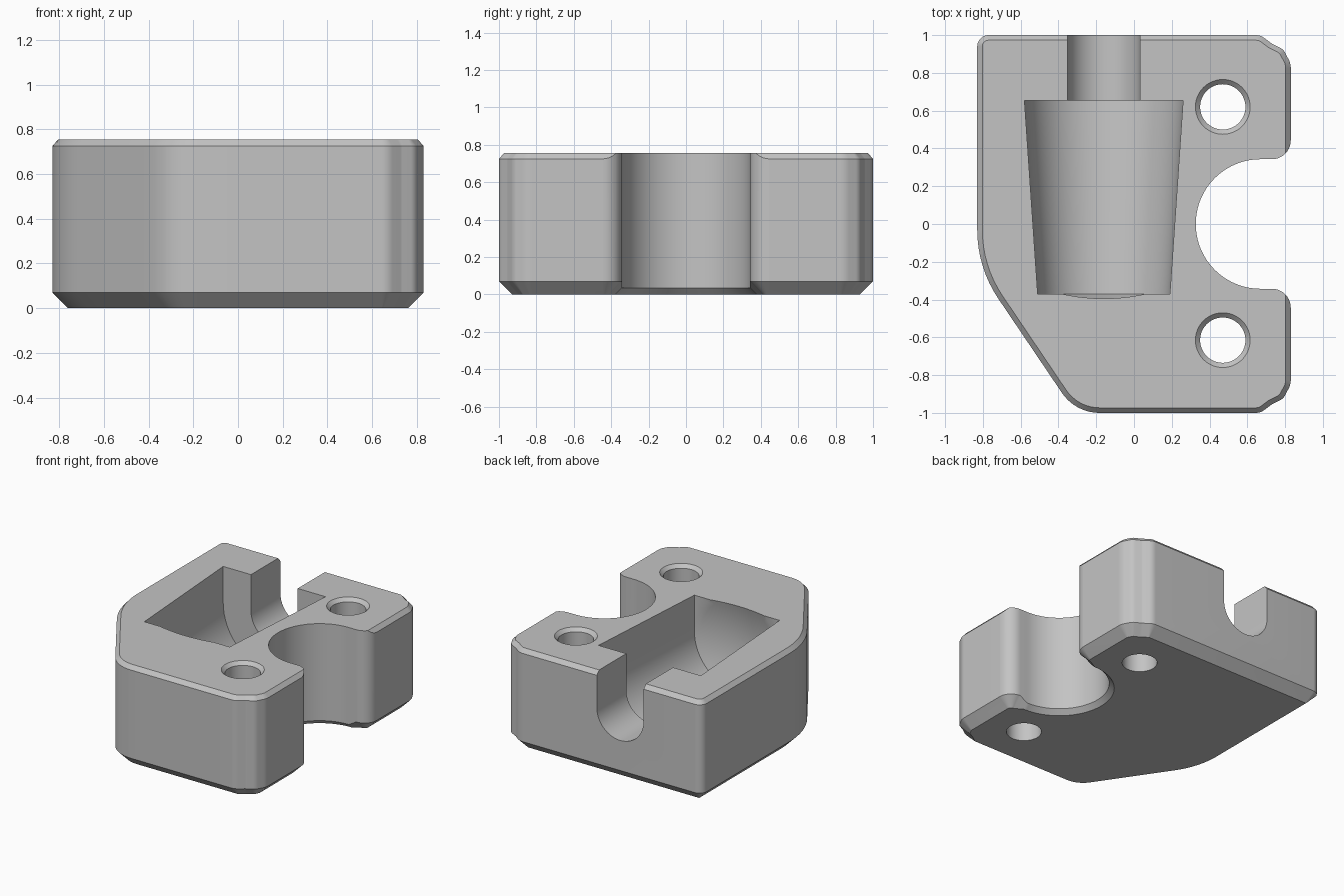
import bpy, bmesh, math
from mathutils import Vector

cube = bpy.data.objects.get("Cube")
if cube:
    bpy.data.objects.remove(cube, do_unlink=True)

HEIGHT = 0.755
AXIS_X, AXIS_Z = -0.16, 0.485

grey = bpy.data.materials.new("plain grey")
grey.use_nodes = True
colour = (0.55, 0.55, 0.55, 1)
grey.diffuse_color = colour
grey.node_tree.nodes["Principled BSDF"].inputs["Base Color"].default_value = colour


def loft(name, rings):
    """Closed solid through rings of equal point count."""
    bm = bmesh.new()
    loops = [[bm.verts.new(p) for p in ring] for ring in rings]
    for a, b in zip(loops, loops[1:]):
        n = len(a)
        for i in range(n):
            j = (i + 1) % n
            bm.faces.new((a[i], a[j], b[j], b[i]))
    bm.faces.new(loops[0])
    bm.faces.new(loops[-1])
    bmesh.ops.recalc_face_normals(bm, faces=bm.faces)
    mesh = bpy.data.meshes.new(name)
    bm.to_mesh(mesh)
    bm.free()
    mesh.materials.append(grey)
    obj = bpy.data.objects.new(name, mesh)
    bpy.context.collection.objects.link(obj)
    return obj


def rounded_outline(corners, inset, z, steps=8):
    """Counterclockwise polygon with filleted corners, moved inward."""
    points = []
    count = len(corners)
    for i, (x, y, r) in enumerate(corners):
        p = Vector((x, y))
        d1 = (p - Vector(corners[i - 1][:2])).normalized()
        d2 = (Vector(corners[(i + 1) % count][:2]) - p).normalized()
        n1, n2 = Vector((-d1.y, d1.x)), Vector((-d2.y, d2.x))
        miter = (n1 + n2) / (1 + n1.dot(n2))
        convex = d1.x * d2.y - d1.y * d2.x > 0
        radius = max(r - inset, 0.004) if convex else -r - inset
        centre = p + miter * (inset + radius)
        for k in range(steps + 1):
            n = n1.lerp(n2, k / steps).normalized()
            q = centre - n * radius
            points.append((q.x, q.y, z))
    return points


def circle(cx, cy, r, z, n=48):
    return [(cx + r * math.cos(math.tau * i / n),
             cy + r * math.sin(math.tau * i / n), z) for i in range(n)]


def trough(r, y, n=32):
    """U-shaped section, open upwards."""
    arc = [(AXIS_X + r * math.cos(a), y, AXIS_Z + r * math.sin(a))
           for a in (math.pi + math.pi * i / n for i in range(n + 1))]
    return arc + [(AXIS_X + r, y, 1), (AXIS_X - r, y, 1)]


# Block with chamfered top and bottom edges
right_back = [(0.83, 0.85, 0.1), (0.79, 0.925, 0.06), (0.73, 0.955, 0.06), (0.67, 1, 0.08)]
right_front = [(x, -y, r) for x, y, r in reversed(right_back)]
corners = right_front + right_back + [(-0.83, 1, 0.06), (-0.83, -0.23, 0.65), (-0.31, -1, 0.24)]
block = loft("block", [rounded_outline(corners, d, z) for d, z in
                       ((0.07, 0), (0, 0.07), (0, HEIGHT - 0.03), (0.027, HEIGHT))])

# Round side notch, flared at the bottom: x, y, direction, flare size
half = [(1.0, 0.443, 0, 0, 0)]
for i in range(11):
    a = -math.pi / 2 * i / 10
    c, s = math.cos(a), math.sin(a)
    half.append((0.73 + 0.1 * c, 0.443 + 0.1 * s, -c, -s, 0.07))
for i in range(25):
    a = math.pi / 2 * (1 + i / 24)
    c, s = math.cos(a), math.sin(a)
    half.append((0.67 + 0.343 * c, 0.343 * s, c, s, 0.035))
notch = half + [(x, -y, c, -s, f) for x, y, c, s, f in reversed(half[:-1])]
low = 0.02
cutters = [loft("notch_cutter", [
    [(x + c * (f + low), y + s * (f + low), -low) for x, y, c, s, f in notch],
    [(x, y, f) for x, y, c, s, f in notch],
    [(x, y, 1) for x, y, c, s, f in notch]])]

# Screw holes with countersunk rims
for side, y in (("back", 0.62), ("front", -0.615)):
    cutters.append(loft(side + "_hole_cutter", [
        circle(0.47, y, r, z) for r, z in
        ((0.12, -0.1), (0.12, HEIGHT - 0.025), (0.145, HEIGHT), (0.145, 1))]))

# Tapered trough, its shallow domed end and the narrow exit slot
cutters.append(loft("trough_cutter", [trough(0.42, 0.655), trough(0.35, -0.37)]))
dome = [(0.35, -0.36)]
for i in range(9):
    r = 0.35 * (1 - i / 8) + 0.002 * i / 8
    dome.append((r, -0.37 - (0.35 ** 2 - r ** 2) / 2))
cutters.append(loft("dome_cutter", [
    [(px, y, pz) for px, pz, _ in circle(AXIS_X, AXIS_Z, r, 0, 64)] for r, y in dome]))
cutters.append(loft("slot_cutter", [trough(0.192, 0.6), trough(0.192, 1.1)]))

# Carve the block
bpy.ops.object.select_all(action='DESELECT')
bpy.context.view_layer.objects.active = block
block.select_set(True)
for cutter in cutters:
    cutter.hide_render = True
    mod = block.modifiers.new(cutter.name, 'BOOLEAN')
    mod.operation = 'DIFFERENCE'
    mod.solver = 'EXACT'
    mod.object = cutter
    bpy.ops.object.modifier_apply(modifier=mod.name)
    bpy.data.objects.remove(cutter, do_unlink=True)

bpy.ops.object.shade_smooth_by_angle(angle=math.radians(30))
